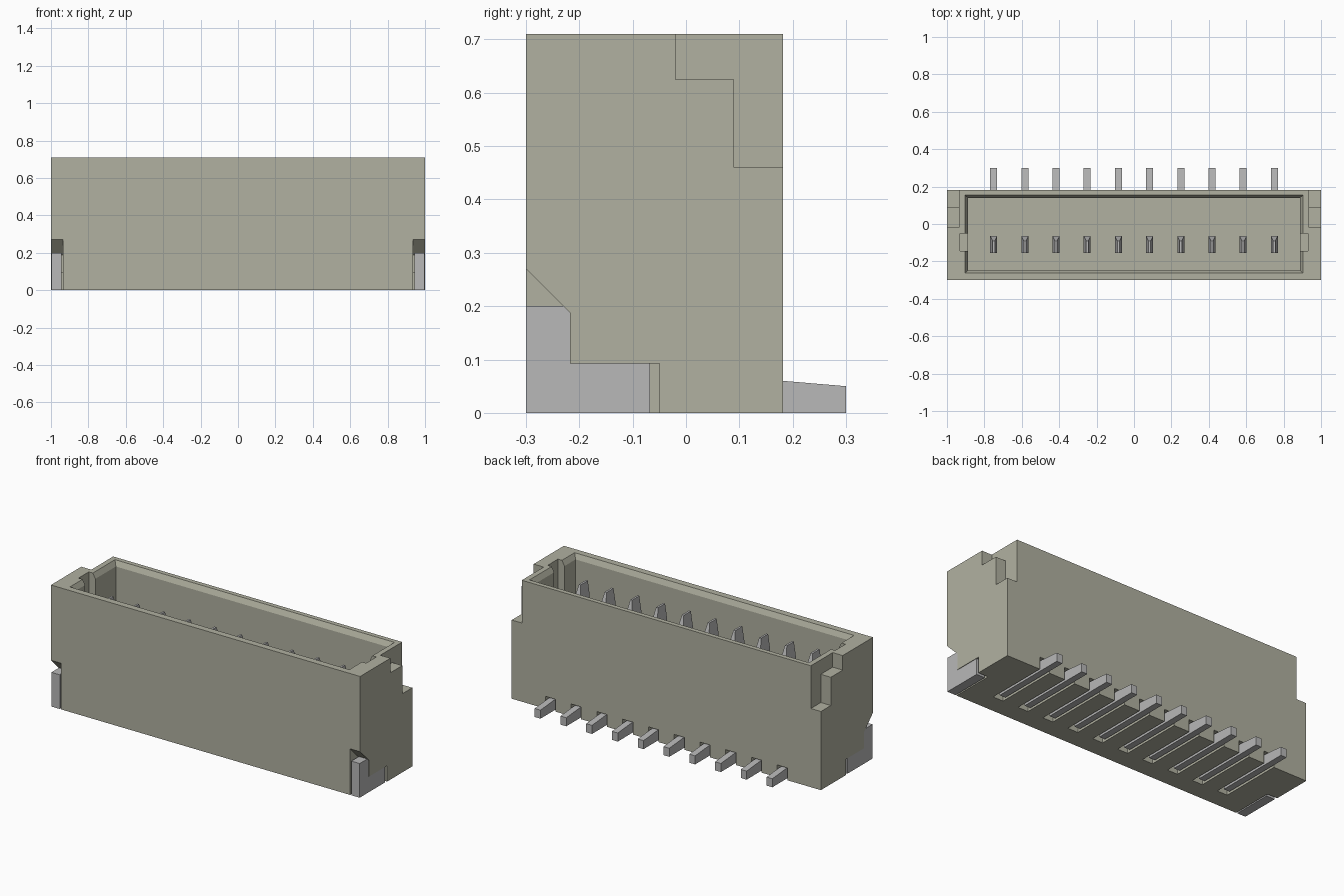
import bpy, bmesh

cube = bpy.data.objects.get("Cube")
if cube:
    bpy.data.objects.remove(cube, do_unlink=True)


def material(name, rgb):
    m = bpy.data.materials.new(name)
    m.use_nodes = True
    m.diffuse_color = (*rgb, 1)
    m.node_tree.nodes["Principled BSDF"].inputs["Base Color"].default_value = (*rgb, 1)
    return m


HOUSING = material("beige grey plastic", (0.44, 0.44, 0.355))
METAL = material("grey metal", (0.48, 0.48, 0.48))


def loft(bm, rings):
    """Closed solid through a list of rings with equal point counts."""
    vs = [[bm.verts.new(p) for p in r] for r in rings]
    n = len(vs[0])
    bm.faces.new(vs[0])
    bm.faces.new(vs[-1])
    for a, b in zip(vs, vs[1:]):
        for i in range(n):
            j = (i + 1) % n
            bm.faces.new((a[i], a[j], b[j], b[i]))


def rect(x0, x1, y0, y1, z):
    return [(x0, y0, z), (x1, y0, z), (x1, y1, z), (x0, y1, z)]


def prism(bm, profile, x0, x1):
    """Side profile of (y, z) points extruded along x."""
    loft(bm, [[(x, y, z) for y, z in profile] for x in (x0, x1)])


def box(bm, x0, x1, y0, y1, z0, z1):
    loft(bm, [rect(x0, x1, y0, y1, z0), rect(x0, x1, y0, y1, z1)])


def finish(name, bm, mat):
    bmesh.ops.recalc_face_normals(bm, faces=bm.faces)
    me = bpy.data.meshes.new(name)
    bm.to_mesh(me)
    bm.free()
    me.materials.append(mat)
    ob = bpy.data.objects.new(name, me)
    bpy.context.scene.collection.objects.link(ob)
    return ob


PIN_X = [-0.75 + i * 1.5 / 9 for i in range(10)]
TOP = 0.71

# Housing block
bm = bmesh.new()
box(bm, -1, 1, -0.30, 0.182, 0, TOP)
housing = finish("housing", bm, HOUSING)


def cut(build, *args):
    bm = bmesh.new()
    build(bm, *args)
    cutter = finish("cutter", bm, HOUSING)
    cutter.hide_render = True
    mod = housing.modifiers.new("cut", "BOOLEAN")
    mod.operation, mod.solver, mod.object = "DIFFERENCE", "EXACT", cutter
    bpy.context.view_layer.objects.active = housing
    bpy.ops.object.modifier_apply(modifier=mod.name)
    bpy.data.objects.remove(cutter, do_unlink=True)


# Open cavity with a bevelled lip
cut(loft, [rect(-0.888, 0.888, -0.248, 0.14, 0.2),
           rect(-0.888, 0.888, -0.248, 0.14, TOP - 0.03),
           rect(-0.92, 0.92, -0.276, 0.17, TOP + 0.03)])

REAR_NOTCH = [(-0.02, 0.8), (-0.02, 0.625), (0.09, 0.625),
              (0.09, 0.46), (0.3, 0.46), (0.3, 0.8)]
CLIP_POCKET = [(-0.4, -0.1), (-0.05, -0.1), (-0.05, 0.093), (-0.217, 0.093),
               (-0.217, 0.187), (-0.4, 0.37)]
for s in (-1, 1):
    cut(prism, REAR_NOTCH, s * 0.935, s * 1.1)        # stepped rear corners
    cut(prism, CLIP_POCKET, s * 0.935, s * 1.1)       # solder clip pockets
    cut(box, min(s * 0.85, s * 0.93), max(s * 0.85, s * 0.93),
        -0.145, -0.05, 0.3, 0.8)                      # latch slots in end walls

# Grooves under the housing for the terminal feet
for x in PIN_X:
    cut(box, x - 0.033, x + 0.033, -0.19, 0.3, -0.1, 0.072)

# Terminals: upright tapered blade and a flat foot running out of the back
FOOT = [(-0.155, 0), (0.30, 0), (0.30, 0.05), (0.182, 0.06), (-0.155, 0.06)]
W = 0.0187
for i, x in enumerate(PIN_X):
    bm = bmesh.new()
    prism(bm, FOOT, x - W, x + W)
    loft(bm, [rect(x - W, x + W, -0.155, -0.065, 0.06),
              rect(x - W, x + W, -0.155, -0.065, 0.55),
              rect(x - 0.006, x + 0.006, -0.155, -0.09, 0.63)])
    finish(f"terminal_{i + 1}", bm, METAL)

# Solder clips at both ends
CLIP = [(-0.30, 0), (-0.067, 0), (-0.067, 0.093), (-0.217, 0.093),
        (-0.217, 0.187), (-0.23, 0.2), (-0.30, 0.2)]
for s, side in ((1, "left"), (-1, "right")):
    bm = bmesh.new()
    prism(bm, CLIP, s * 0.943, s * 0.997)
    finish(f"solder_clip_{side}", bm, METAL)
